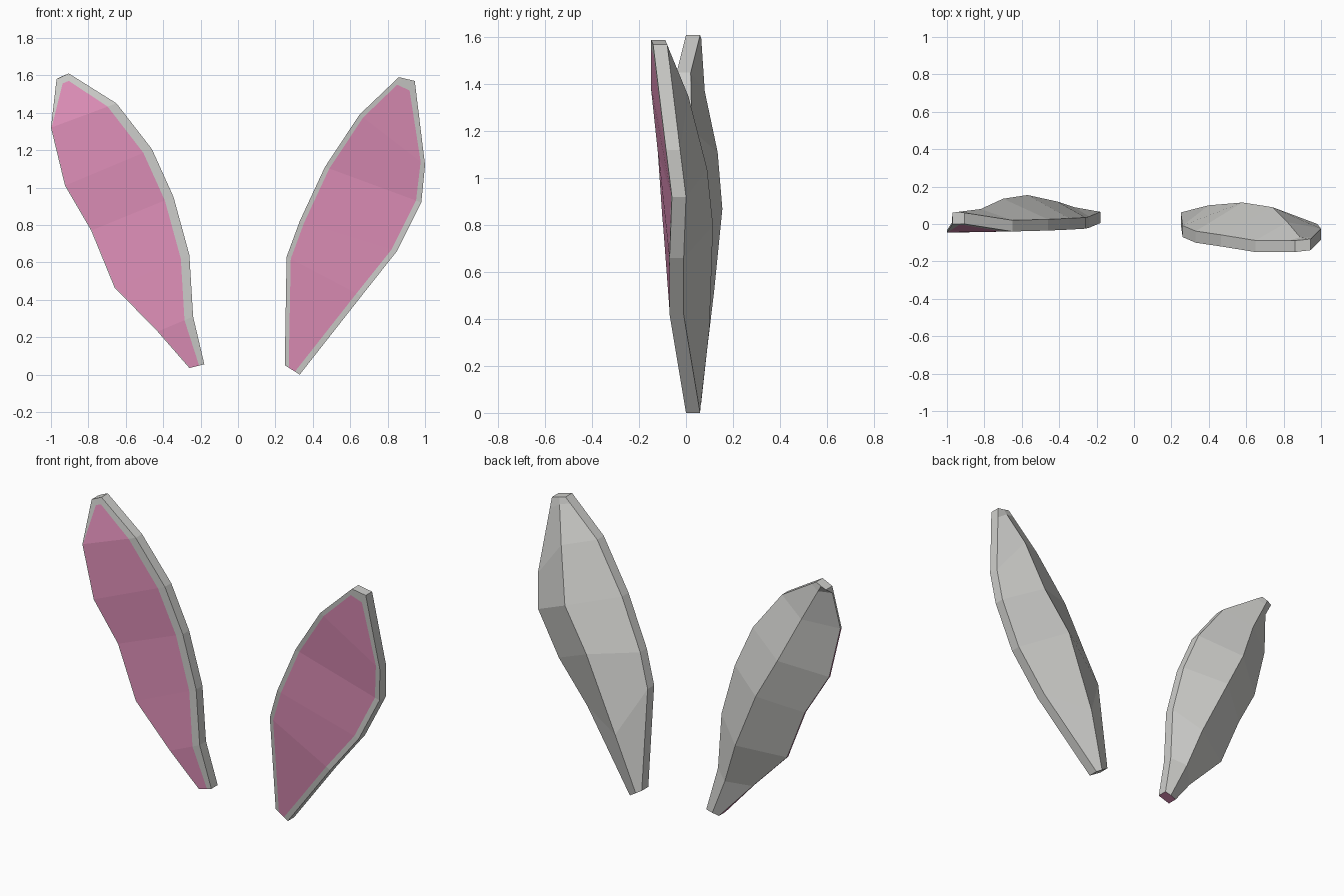
import bpy
import bmesh
from mathutils import Vector

cube = bpy.data.objects.get("Cube")
if cube:
    bpy.data.objects.remove(cube)


def make_material(name, color):
    mat = bpy.data.materials.new(name)
    mat.use_nodes = True
    mat.diffuse_color = (*color, 1)
    mat.node_tree.nodes["Principled BSDF"].inputs["Base Color"].default_value = (*color, 1)
    return mat


GREY = make_material("light grey fur", (0.62, 0.62, 0.60))
PINK = make_material("pink inner ear", (0.75, 0.28, 0.49))
OUTER, LINING_OUT, LINING_IN, INNER, INNER_BACK, RIDGE, OUTER_BACK = range(7)


def build_ear(name, levels, rim_in, rim_out, margin_in, margin_out, pink_edge):
    """Skin closed sections, each given by outer edge, inner edge and back ridge."""
    levels = [tuple(Vector(p) for p in level) for level in levels]
    # extra section just under the tip closes the pink lining
    near_tip = tuple(a.lerp(b, 0.85) for a, b in zip(levels[-2], levels[-1]))
    levels.insert(-1, near_tip)
    last = len(levels) - 1

    bm = bmesh.new()
    rings = []
    for i, (outer, inner, ridge) in enumerate(levels):
        width = (inner - outer).length
        at_tip = i >= last - 1
        m_in = min(margin_in, 0.35 * width)
        m_out = min(0.04 if at_tip else margin_out, 0.35 * width)
        thick = 0.06 if i in (0, last) else rim_out
        section = [
            outer,
            outer.lerp(inner, m_out / width),
            inner.lerp(outer, m_in / width),
            inner,
            inner + Vector((0, rim_in, 0)),
            ridge,
            outer + Vector((0, thick, 0)),
        ]
        rings.append([bm.verts.new(p) for p in section])

    # side skin
    for i in range(last):
        low, high = rings[i], rings[i + 1]
        for j in range(len(low)):
            k = (j + 1) % len(low)
            face = bm.faces.new((low[j], low[k], high[k], high[j]))
            lining = j == LINING_OUT and i < last - 1
            edge = pink_edge and j == OUTER_BACK and i < last - 2
            face.material_index = int(lining or edge)
    # end caps
    base = bm.faces.new(rings[0])
    base.material_index = int(pink_edge)
    bm.faces.new(rings[-1])
    bmesh.ops.recalc_face_normals(bm, faces=bm.faces)

    mesh = bpy.data.meshes.new(name)
    bm.to_mesh(mesh)
    bm.free()
    mesh.materials.append(GREY)
    mesh.materials.append(PINK)
    ear = bpy.data.objects.new(name, mesh)
    bpy.context.collection.objects.link(ear)
    return ear


# Sections from base to tip: outer edge, inner edge, back ridge
right_levels = [
    ((-.26, 0, .035), (-.18, .005, .055), (-.22, .065, .045)),
    ((-.43, -.03, .23), (-.24, -.02, .31), (-.32, .09, .27)),
    ((-.66, -.025, .465), (-.26, -.025, .64), (-.41, .12, .52)),
    ((-.785, -.015, .77), (-.345, -.03, .95), (-.57, .155, .87)),
    ((-.925, -.045, 1.01), (-.46, -.035, 1.205), (-.70, .135, 1.11)),
    ((-1, -.045, 1.32), (-.65, -.04, 1.45), (-.82, .08, 1.37)),
    ((-.97, 0, 1.58), (-.905, 0, 1.61), (-.94, .065, 1.595)),
]
left_levels = [
    ((.33, 0, 0), (.25, 0, .05), (.29, .062, .025)),
    ((.66, -.07, .42), (.26, -.07, .63), (.40, .10, .36)),
    ((.85, -.07, .66), (.33, -.10, .82), (.58, .115, .80)),
    ((.98, -.06, .92), (.465, -.12, 1.11), (.74, .09, 1.04)),
    ((1, -.085, 1.12), (.65, -.15, 1.39), (.82, .01, 1.35)),
    ((.945, -.14, 1.57), (.86, -.15, 1.59), (.90, -.085, 1.58)),
]

build_ear("right_ear", right_levels, .06, .012, .05, .004, True)
build_ear("left_ear", left_levels, .062, .06, .025, .03, False)
